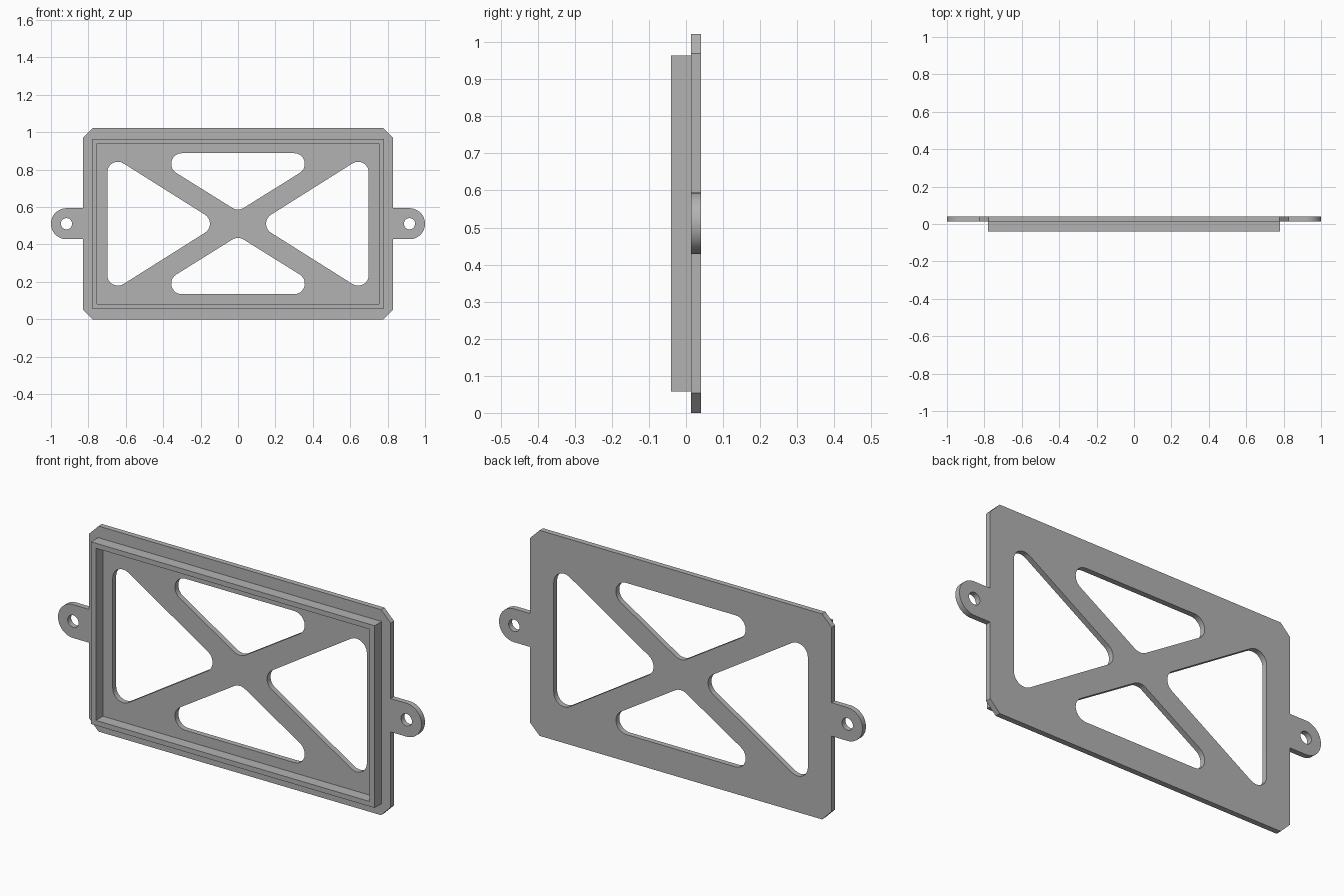
import bpy
import bmesh
from math import atan2, cos, sin, pi, radians

cube = bpy.data.objects.get("Cube")
if cube:
    bpy.data.objects.remove(cube, do_unlink=True)

MID = 0.511                      # height of the plate's centre
EAR_X, EAR_R, HOLE_R = 0.917, 0.083, 0.03
CORNER_R = 0.057                 # rounding of the triangular windows

grey = bpy.data.materials.new("plain grey")
grey.use_nodes = True
grey.diffuse_color = (0.45, 0.45, 0.45, 1)
grey.node_tree.nodes["Principled BSDF"].inputs["Base Color"].default_value = (0.45, 0.45, 0.45, 1)


def arc(cx, cz, r, start, end, steps):
    return [(cx + r * cos(start + (end - start) * i / steps),
             cz + r * sin(start + (end - start) * i / steps)) for i in range(steps + 1)]


def circle(cx, cz, r, steps=32):
    return arc(cx, cz, r, 0, 2 * pi, steps)[:-1]


def rounded(centres, r):
    """Outline around circles whose centres run anticlockwise."""
    points = []
    for i, (x, z) in enumerate(centres):
        px, pz = centres[i - 1]
        nx, nz = centres[(i + 1) % len(centres)]
        start = atan2(z - pz, x - px) - pi / 2
        turn = (atan2(nz - z, nx - x) - pi / 2 - start) % (2 * pi)
        points += arc(x, z, r, start, start + turn, 12)
    return points


def rectangle(w, h):
    return [(-w, -h), (w, -h), (w, h), (-w, h)]


def turned(points):
    return [(-x, -z) for x, z in points]


def sheet(name, outlines, front, back):
    """Extrude an outline with holes from y = front to y = back."""
    curve = bpy.data.curves.new(name, "CURVE")
    curve.dimensions = "2D"
    curve.fill_mode = "BOTH"
    curve.extrude = (back - front) / 2
    for points in outlines:
        spline = curve.splines.new("POLY")
        spline.points.add(len(points) - 1)
        for p, (x, z) in zip(spline.points, points):
            p.co = (x, z, 0, 1)
        spline.use_cyclic_u = True
    obj = bpy.data.objects.new(name, curve)
    bpy.context.collection.objects.link(obj)
    obj.location = (0, (front + back) / 2, MID)
    obj.rotation_euler = (radians(90), 0, 0)
    bpy.ops.object.select_all(action="DESELECT")
    obj.select_set(True)
    bpy.context.view_layer.objects.active = obj
    bpy.ops.object.convert(target="MESH")
    obj = bpy.context.object
    bm = bmesh.new()
    bm.from_mesh(obj.data)
    bmesh.ops.remove_doubles(bm, verts=bm.verts, dist=0.0001)
    bmesh.ops.recalc_face_normals(bm, faces=bm.faces)
    bm.to_mesh(obj.data)
    bm.free()
    obj.data.materials.clear()
    obj.data.materials.append(grey)
    bpy.ops.object.shade_smooth_by_angle(angle=radians(30))
    return obj


# Back plate: chamfered rectangle with a rounded ear on each side
half = [(0.777, -MID), (0.83, -0.458), (0.83, -EAR_R)]
half += arc(EAR_X, 0, EAR_R, -pi / 2, pi / 2, 24)
half += [(0.83, EAR_R), (0.83, 0.458), (0.777, MID)]

# Triangular windows that leave the crossed braces, and the screw holes
side = rounded([(0.642, -0.274), (0.642, 0.274), (0.207, 0)], CORNER_R)
top = rounded([(0.3, 0.32), (-0.3, 0.32), (0, 0.133)], CORNER_R)
screw = circle(EAR_X, 0, HOLE_R)
holes = [side, turned(side), top, turned(top), screw, turned(screw)]
sheet("back_plate", [half + turned(half)] + holes, 0.014, 0.041)

# Raised rim on the front, sunk slightly into the plate
sheet("raised_rim", [rectangle(0.78, 0.453), rectangle(0.753, 0.428)], -0.041, 0.018)
